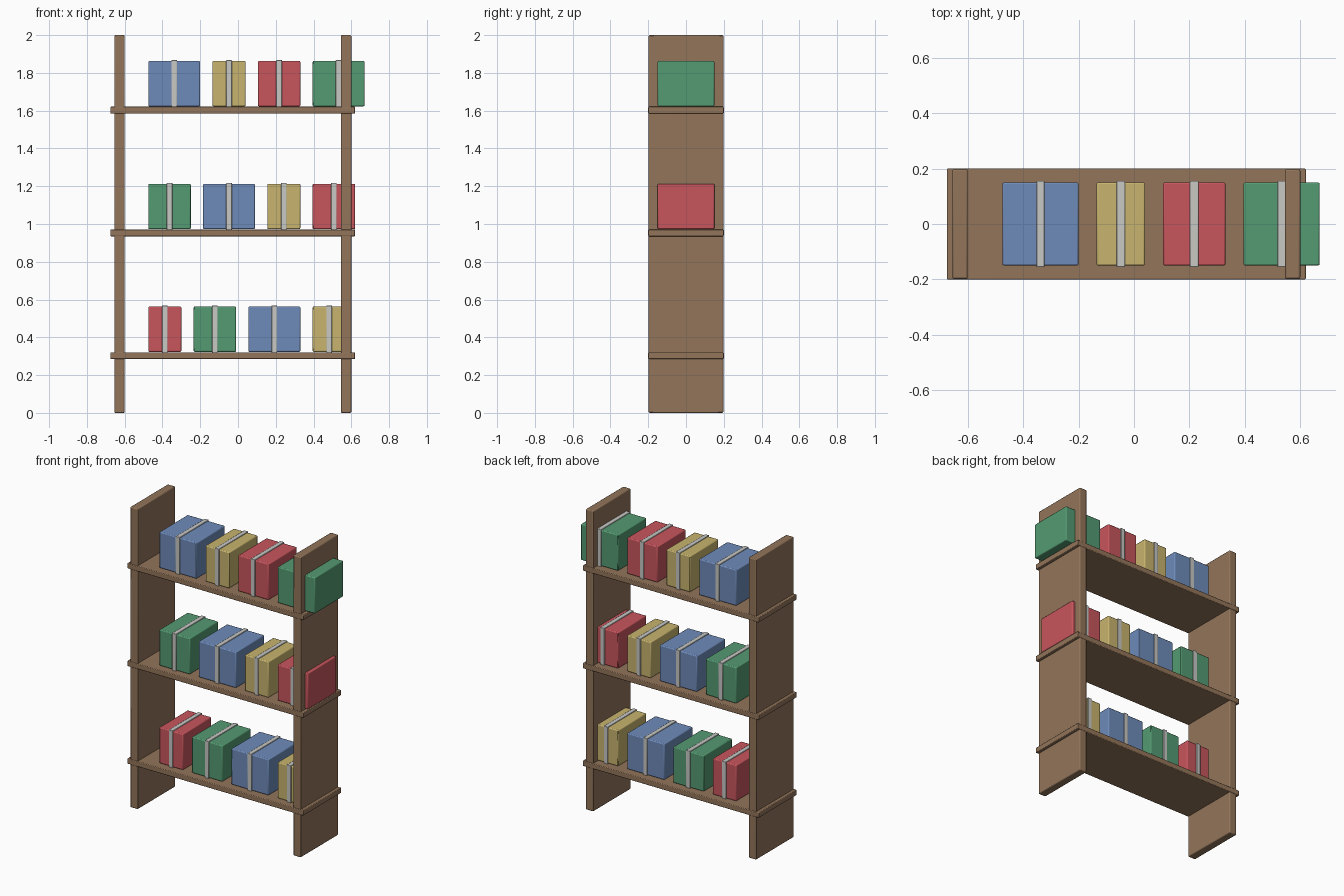
import bpy

if "Cube" in bpy.data.objects:
    bpy.data.objects.remove(bpy.data.objects["Cube"])


def material(name, rgb):
    # 8-bit sRGB to linear
    lin = [((c / 255 + 0.055) / 1.055) ** 2.4 for c in rgb]
    m = bpy.data.materials.new(name)
    m.diffuse_color = (*lin, 1)
    m.use_nodes = True
    m.node_tree.nodes["Principled BSDF"].inputs["Base Color"].default_value = m.diffuse_color
    return m


WOOD = material("wood", (147, 117, 90))
STRAP = material("strap_grey", (200, 200, 197))
COLOURS = {
    "blue": material("box_blue", (110, 139, 186)),
    "yellow": material("box_yellow", (200, 180, 110)),
    "red": material("box_red", (200, 86, 93)),
    "green": material("box_green", (84, 155, 114)),
}


def block(name, x, y, z, mat, bevel):
    """Bevelled box from (min, max) ranges on each axis."""
    bpy.ops.mesh.primitive_cube_add(
        size=1, location=[(a + b) / 2 for a, b in (x, y, z)])
    ob = bpy.context.object
    ob.name = name
    ob.scale = [b - a for a, b in (x, y, z)]
    bpy.ops.object.transform_apply(location=False, rotation=False, scale=True)
    ob.data.materials.append(mat)
    mod = ob.modifiers.new("edge_bevel", "BEVEL")
    mod.width = bevel
    mod.segments = 2
    bpy.ops.object.shade_smooth_by_angle()
    return ob


# Upright side panels
block("left_panel", (-0.655, -0.6), (-0.198, 0.198), (0, 2), WOOD, 0.006)
block("right_panel", (0.545, 0.6), (-0.198, 0.198), (0, 2), WOOD, 0.006)

# Shelves, each with a row of strapped boxes: (colour, width)
ROWS = [
    (0.285, [("red", 0.175), ("green", 0.225), ("blue", 0.275), ("yellow", 0.175)]),
    (0.935, [("green", 0.225), ("blue", 0.275), ("yellow", 0.175), ("red", 0.225)]),
    (1.585, [("blue", 0.275), ("yellow", 0.175), ("red", 0.225), ("green", 0.275)]),
]
GAP = 0.065
for row, (z, boxes) in enumerate(ROWS, 1):
    block(f"shelf_{row}", (-0.675, 0.62), (-0.2, 0.2), (z, z + 0.036), WOOD, 0.004)
    x = -0.475
    base = z + 0.038
    # The last box of each row starts inside the right panel line
    for i, (colour, width) in enumerate(boxes, 1):
        if i == 4:
            x = 0.395
        block(f"box_{row}_{i}", (x, x + width), (-0.15, 0.15),
              (base, base + 0.24), COLOURS[colour], 0.006)
        mid = x + width / 2
        block(f"strap_{row}_{i}", (mid - 0.015, mid + 0.015), (-0.155, 0.155),
              (base - 0.005, base + 0.245), STRAP, 0.003)
        x += width + GAP
